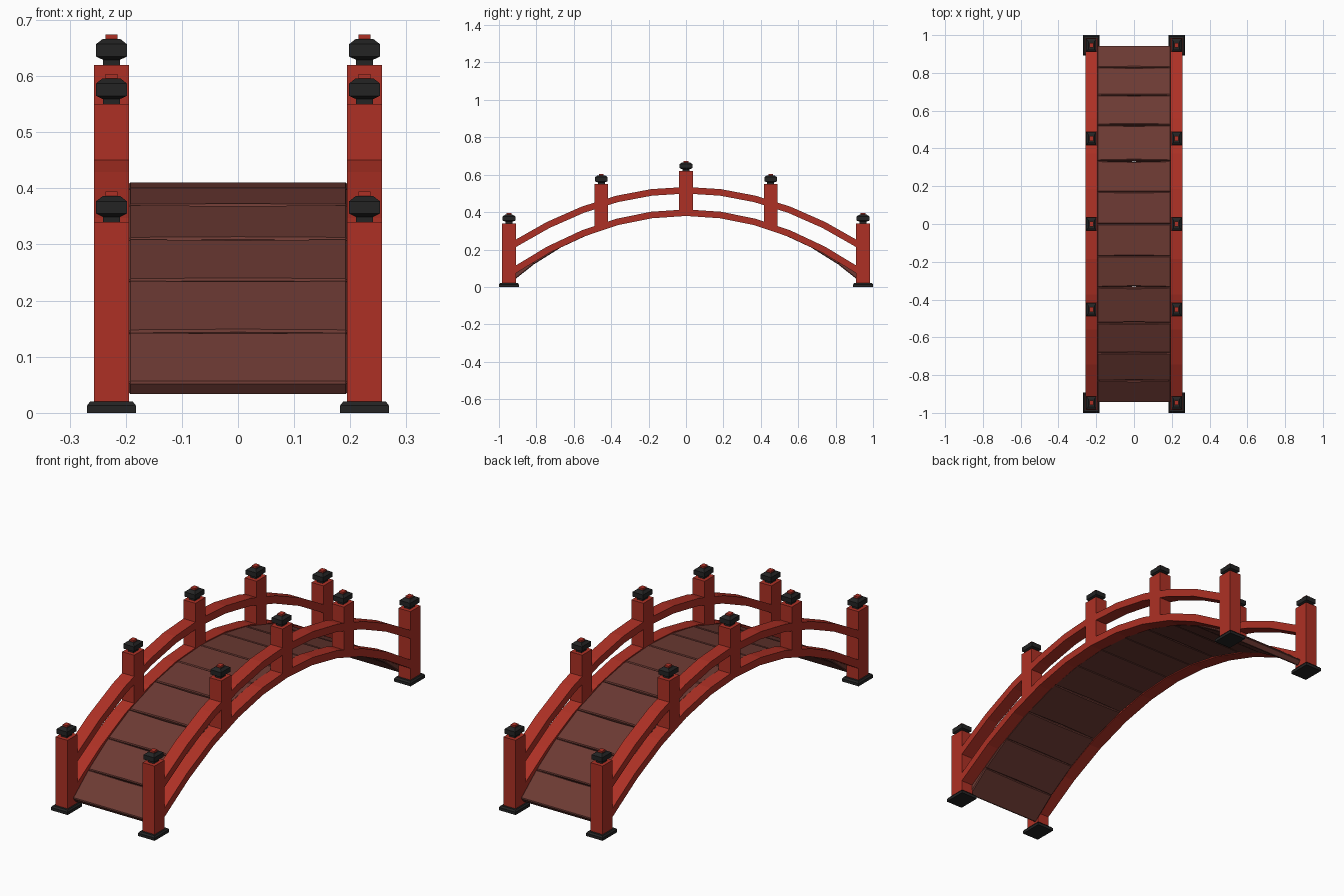
import bpy, bmesh, math
from mathutils import Vector

if "Cube" in bpy.data.objects:
    bpy.data.objects.remove(bpy.data.objects["Cube"])


def material(name, rgb):
    m = bpy.data.materials.new(name)
    m.diffuse_color = (*rgb, 1)
    m.use_nodes = True
    m.node_tree.nodes["Principled BSDF"].inputs["Base Color"].default_value = m.diffuse_color
    return m


RED = material("red lacquer", (0.42, 0.030, 0.018))
WOOD = material("brown deck wood", (0.150, 0.042, 0.033))
BLACK = material("black iron", (0.017, 0.017, 0.017))


def loft(name, rings, mat, bevel=0):
    """Skin a list of equal-length point rings and close both ends."""
    bm = bmesh.new()
    rows = [[bm.verts.new(p) for p in ring] for ring in rings]
    n = len(rows[0])
    for a, b in zip(rows, rows[1:]):
        for i in range(n):
            bm.faces.new((a[i], a[(i + 1) % n], b[(i + 1) % n], b[i]))
    bm.faces.new(rows[0][::-1])
    bm.faces.new(rows[-1])
    bmesh.ops.recalc_face_normals(bm, faces=bm.faces)
    if bevel:
        sharp = [e for e in bm.edges if e.calc_face_angle(0) > 0.6]
        bmesh.ops.bevel(bm, geom=sharp, offset=bevel, segments=1, affect='EDGES')
    me = bpy.data.meshes.new(name)
    bm.to_mesh(me)
    bm.free()
    me.materials.append(mat)
    ob = bpy.data.objects.new(name, me)
    bpy.context.collection.objects.link(ob)
    return ob


def stack(name, x, y, profile, mat):
    """Rectangular tower from (z, half x, half y) levels."""
    return loft(name, [[(x - hx, y - hy, z), (x + hx, y - hy, z),
                        (x + hx, y + hy, z), (x - hx, y + hy, z)]
                       for z, hx, hy in profile], mat)


PX = 0.2255     # rail and post centre line
HX = 0.031      # rail and post half width

# posts: (y, bottom, top)
POSTS = [(-0.9465, 0.015, 0.34), (-0.453, 0.325, 0.55), (0, 0.39, 0.62),
         (0.453, 0.325, 0.55), (0.9465, 0.015, 0.34)]
CAP = [(0, 0.015), (0.009, 0.015), (0.015, 0.0275),
       (0.037, 0.0275), (0.046, 0.016)]

for side, x in (("left", -PX), ("right", PX)):
    for i, (y, z0, z1) in enumerate(POSTS):
        stack(f"{side}_post_{i}", x, y, [(z0, HX, 0.037), (z1, HX, 0.037)], RED)
        # dark lantern-shaped cap with a red finial
        stack(f"{side}_post_cap_{i}", x, y,
              [(z1 + h, r, r * 1.25) for h, r in CAP], BLACK)
        stack(f"{side}_finial_{i}", x, y,
              [(z1 + 0.044, 0.011, 0.013), (z1 + 0.054, 0.011, 0.013)], RED)
        # foot plates under the end posts
        if abs(y) > 0.9:
            stack(f"{side}_foot_{i}", x, y,
                  [(0, 0.0435, 0.0535), (0.013, 0.0435, 0.0535),
                   (0.02, 0.038, 0.047)], BLACK)
    # arched rails
    for part, crown, k in (("lower", 0.397, 0.365), ("upper", 0.517, 0.342)):
        rings = []
        for j in range(-5, 6):
            y = j * 0.184
            z = crown - k * y * y
            n = Vector((0, 2 * k * y, 1)).normalized() * 0.0175
            rings.append([(x - HX, y - n.y, z - n.z), (x + HX, y - n.y, z - n.z),
                          (x + HX, y + n.y, z + n.z), (x - HX, y + n.y, z + n.z)])
        loft(f"{side}_{part}_rail", rings, RED)

# deck planks laid along a circular arc
R, CROWN, HALF, THICK = 1.43, 0.411, 0.1955, 0.03
BOUNDS = [0, 0.17, 0.335, 0.525, 0.683, 0.83, 0.945]
GAPS = [0.001, 0.001, 0.005, 0.005, 0.003, 0.003, 0]


def arc(y):
    return Vector((0, y, CROWN - R + math.sqrt(R * R - y * y)))


for s in (-1, 1):
    for i in range(6):
        a, b = arc(s * BOUNDS[i]), arc(s * BOUNDS[i + 1])
        t = (b - a).normalized()
        down = Vector((0, t.z, -t.y)) * s * THICK
        rings = []
        for x, bow in ((-HALF, 0.2), (0, 1), (HALF, 0.2)):
            p = a + t * GAPS[i] * bow
            q = b - t * GAPS[i + 1] * bow
            rings.append([v + Vector((x, 0, 0)) for v in (p, q, q + down, p + down)])
        loft(f"{'front' if s < 0 else 'back'}_plank_{i}", rings, WOOD, 0.004)
